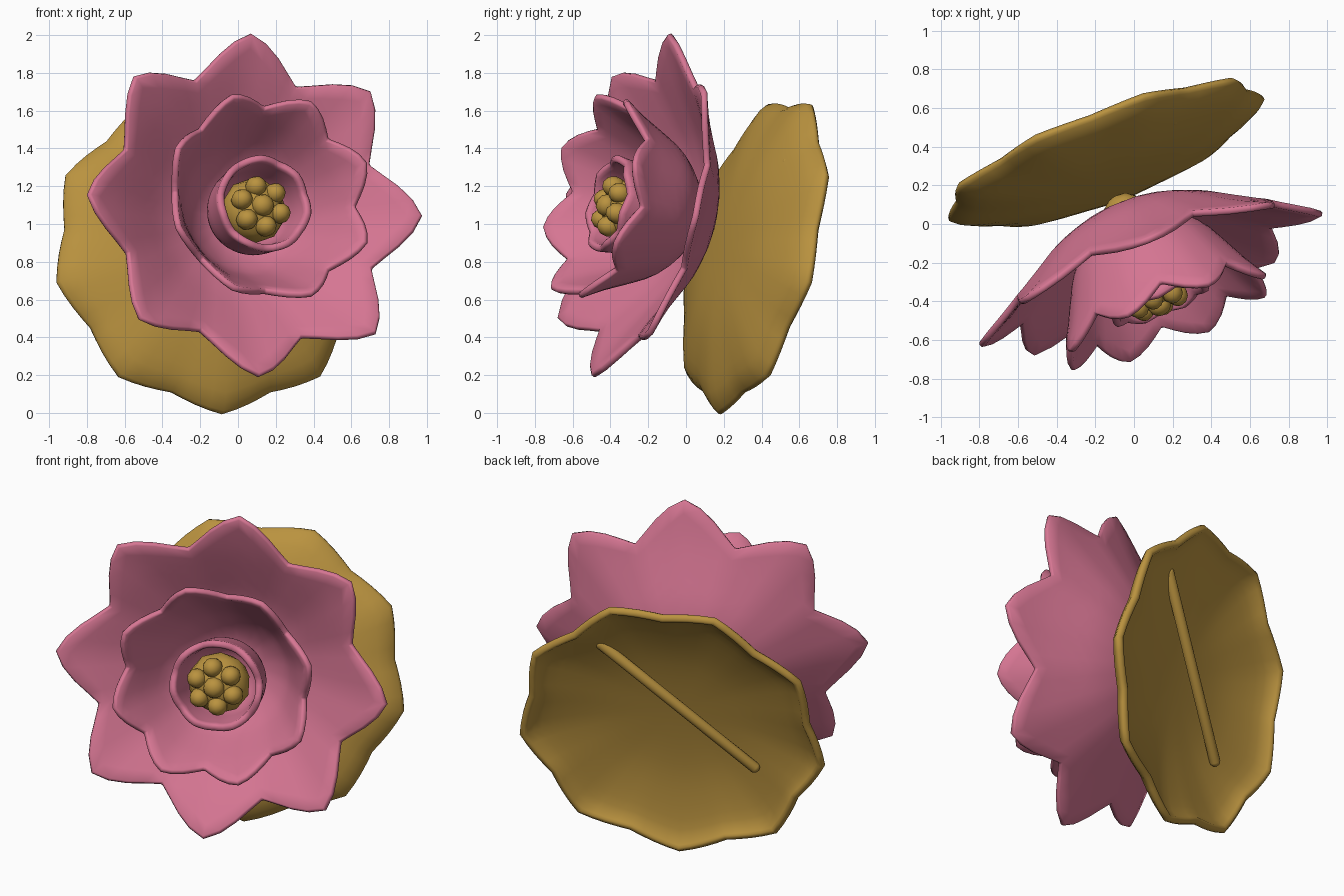
import bpy, bmesh, math
from mathutils import Matrix, Vector

if "Cube" in bpy.data.objects:
    bpy.data.objects.remove(bpy.data.objects["Cube"])


def material(name, rgb):
    m = bpy.data.materials.new(name)
    m.diffuse_color = (*rgb, 1)
    m.use_nodes = True
    m.node_tree.nodes["Principled BSDF"].inputs["Base Color"].default_value = m.diffuse_color
    return m


PINK = material("petal pink", (0.67, 0.18, 0.29))
GOLD = material("leaf gold", (0.49, 0.29, 0.05))


def frame(centre, normal, sx=1.0, sy=1.0):
    """Local z along the normal, local x level, local y roughly up."""
    n = Vector(normal).normalized()
    u = Vector((0, 0, 1)).cross(n).normalized()
    v = n.cross(u)
    m = Matrix((u * sx, v * sy, n)).transposed().to_4x4()
    m.translation = Vector(centre)
    return m


FLOWER = frame((0.09, -0.29, 1.10), (0.40, -1, 0.233), 1.015, 0.993)
PAD = frame((-0.162, 0.385, 0.835), (0.385, -1, 0.262), 1.01, 0.99)


def finish(name, bm, mat, matrix, angle=50):
    me = bpy.data.meshes.new(name)
    bmesh.ops.recalc_face_normals(bm, faces=bm.faces[:])
    bm.to_mesh(me)
    bm.free()
    ob = bpy.data.objects.new(name, me)
    bpy.context.collection.objects.link(ob)
    ob.matrix_world = matrix
    me.materials.append(mat)
    bpy.ops.object.select_all(action='DESELECT')
    ob.select_set(True)
    bpy.context.view_layer.objects.active = ob
    bpy.ops.object.shade_smooth_by_angle(angle=math.radians(angle))
    return ob


def along(profile, t):
    """Smooth point at parameter t on a short (radius, height) profile."""
    f = max(0, min(t, 1)) * (len(profile) - 1)
    i = min(int(f), len(profile) - 2)
    f -= i
    p = [Vector(profile[max(0, min(k, len(profile) - 1))]) for k in range(i - 1, i + 3)]
    return 0.5 * (2 * p[1] + (p[2] - p[0]) * f
                  + (2 * p[0] - 5 * p[1] + 4 * p[2] - p[3]) * f * f
                  + (3 * p[1] - p[0] - 3 * p[2] + p[3]) * f ** 3)


def lobed_dish(name, profile, lobes, start, valley, power, thick, mat, matrix,
               fold=0.0, radial=False):
    """Bowl swept round local z whose rim is cut into lobes.
    radial=True scales the radius so the rim keeps its height."""
    bm = bmesh.new()
    seg, rings = lobes * 8, 12
    rows = []
    for j in range(1, rings + 1):
        row = []
        for i in range(seg):
            a = math.radians(start) + 2 * math.pi * i / seg
            s = abs((i / 8 + 0.5) % 1 - 0.5) * 2      # 0 at a tip, 1 at a valley
            cut = valley + (1 - valley) * (1 - s) ** power
            t = j / rings
            r, z = along(profile, t if radial else t * cut)
            if radial:
                r *= 1 + (cut - 1) * t
            z += fold * t * t * math.sin(math.pi * s)
            row.append(bm.verts.new((r * math.cos(a), r * math.sin(a), z)))
        rows.append(row)
    hub = bm.verts.new((0, 0, profile[0][1]))
    for i in range(seg):
        k = (i + 1) % seg
        bm.faces.new((hub, rows[0][i], rows[0][k]))
        for lo, hi in zip(rows, rows[1:]):
            bm.faces.new((lo[i], hi[i], hi[k], lo[k]))
    ob = finish(name, bm, mat, matrix)
    mod = ob.modifiers.new("thickness", 'SOLIDIFY')
    mod.thickness, mod.offset = thick, 0
    bev = ob.modifiers.new("soft rim", 'BEVEL')
    bev.width, bev.segments, bev.angle_limit = thick * 0.25, 1, math.radians(60)
    return ob


def blob(name, centre, size, mat, matrix, detail=2):
    bm = bmesh.new()
    bmesh.ops.create_icosphere(bm, subdivisions=detail, radius=1)
    for v in bm.verts:
        v.co = Vector([c * s for c, s in zip(v.co, size)]) + Vector(centre)
    return finish(name, bm, mat, matrix)


# Three nested whorls of petals
lobed_dish("outer_petals",
           [(0, -0.405), (0.20, -0.385), (0.40, -0.31), (0.57, -0.205), (0.74, -0.10), (0.935, 0.0)],
           8, -3.5, 0.80, 1.15, 0.035, PINK, FLOWER, 0.01)
lobed_dish("inner_petals",
           [(0, -0.35), (0.18, -0.31), (0.33, -0.18), (0.41, -0.04), (0.48, 0.10), (0.57, 0.25)],
           8, 18, 0.85, 1.1, 0.035, PINK, FLOWER, 0.01)
lobed_dish("centre_cup",
           [(0, -0.26), (0.14, -0.22), (0.21, -0.10), (0.23, 0.04), (0.245, 0.15)],
           7, 90, 0.92, 1.0, 0.04, PINK, FLOWER @ Matrix.Translation((0, -0.02, 0)))

# Seed head with a ring of lumps
HEAD = FLOWER @ Matrix.Translation((-0.01, -0.03, 0))
blob("seed_head", (0, 0, 0.0), (0.175, 0.175, 0.15), GOLD, HEAD)
blob("seed_lump_middle", (0, 0, 0.135), (0.06, 0.06, 0.055), GOLD, HEAD)
for i in range(6):
    a = math.radians(40 + i * 60)
    blob(f"seed_lump_{i + 1}", (0.11 * math.cos(a), 0.11 * math.sin(a), 0.105),
         (0.056, 0.056, 0.065), GOLD, HEAD)

# Short stalk between bloom and pad
blob("flower_base", (0, 0, -0.405), (0.10, 0.10, 0.08), GOLD, FLOWER)

# Domed lily pad with a scalloped, turned-down rim
lobed_dish("lily_pad",
           [(0, 0.18), (0.22, 0.175), (0.44, 0.155), (0.65, 0.11), (0.80, 0.06), (0.87, 0.0)],
           9, 190, 0.915, 1.2, 0.045, GOLD, PAD, 0.0, True)

# Round-ended bar lying across the back of the pad
a, b = Vector((0.20, 0.54, 1.325)), Vector((-0.52, 0.08, 0.585))
half = (a - b).length / 2
bm = bmesh.new()
bmesh.ops.create_uvsphere(bm, u_segments=16, v_segments=11, radius=0.031)
for v in bm.verts:
    v.co.z += half if v.co.z > 0 else -half
finish("back_bar", bm, GOLD, frame((a + b) / 2, a - b))
